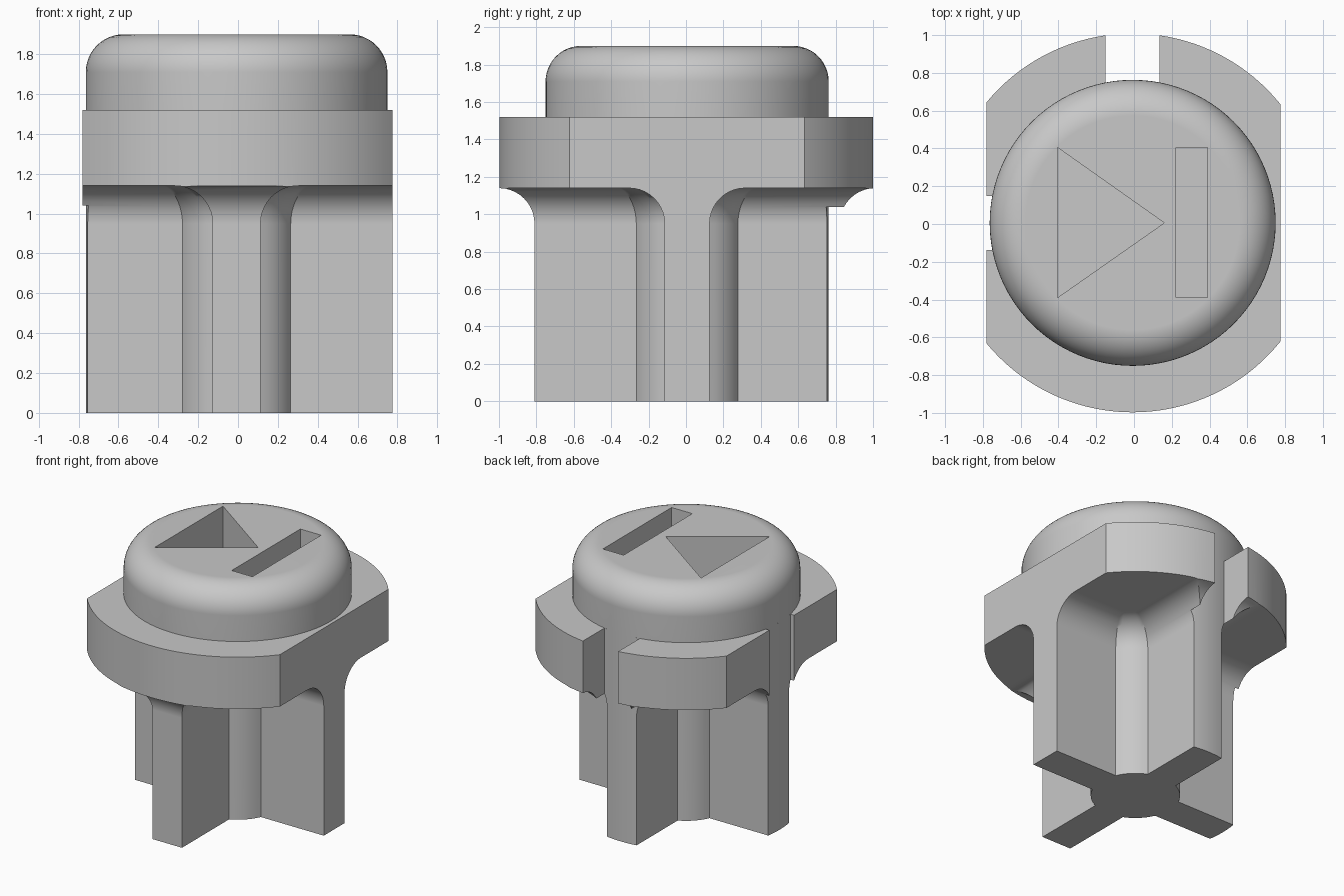
import bpy, bmesh
from math import sin, cos, pi, sqrt, asin

if "Cube" in bpy.data.objects:
    bpy.data.objects.remove(bpy.data.objects["Cube"], do_unlink=True)

CX, CY = -0.007, 0.006                   # axis of the round parts
FLANGE_R, CAP_R, FILLET = 1.003, 0.757, 0.19
FLANGE_Z, RIM_Z, TOP_Z = 1.14, 1.52, 1.9
ARM_HALF, HUB_R = 0.12, 0.297

grey = bpy.data.materials.new("light_grey")
grey.use_nodes = True
colour = (0.58, 0.58, 0.58, 1)
grey.diffuse_color = colour
grey.node_tree.nodes["Principled BSDF"].inputs["Base Color"].default_value = colour


def loft(name, rings):
    """Closed solid through a stack of (outline, height) rings."""
    bm = bmesh.new()
    rows = [[bm.verts.new((x + CX, y + CY, z)) for x, y in pts] for pts, z in rings]
    n = len(rows[0])
    for a, b in zip(rows, rows[1:]):
        for i in range(n):
            j = (i + 1) % n
            bm.faces.new((a[i], a[j], b[j], b[i]))
    bm.faces.new(rows[0][::-1])
    bm.faces.new(rows[-1])
    bmesh.ops.recalc_face_normals(bm, faces=bm.faces)
    mesh = bpy.data.meshes.new(name)
    bm.to_mesh(mesh)
    bm.free()
    mesh.materials.append(grey)
    obj = bpy.data.objects.new(name, mesh)
    bpy.context.collection.objects.link(obj)
    return obj


def prism(name, outline, z0, z1):
    return loft(name, [(outline, z0), (outline, z1)])


def box(name, x0, x1, y0, y1, z0, z1):
    return prism(name, [(x0, y0), (x1, y0), (x1, y1), (x0, y1)], z0, z1)


def circle(r, n=96):
    return [(r * cos(2 * pi * i / n), r * sin(2 * pi * i / n)) for i in range(n)]


def activate(obj):
    bpy.ops.object.select_all(action='DESELECT')
    obj.select_set(True)
    bpy.context.view_layer.objects.active = obj


def combine(target, tool, operation):
    activate(target)
    mod = target.modifiers.new("combine", 'BOOLEAN')
    mod.operation, mod.object, mod.solver = operation, tool, 'EXACT'
    bpy.ops.object.modifier_apply(modifier=mod.name)
    bpy.data.objects.remove(tool, do_unlink=True)


def finish(obj):
    activate(obj)
    bpy.ops.object.shade_smooth_by_angle(angle=pi / 6)
    mod = obj.modifiers.new("weighted_normals", 'WEIGHTED_NORMAL')
    mod.keep_sharp = True


def cross(d):
    """Four-armed outline with a round hub, grown outwards by d."""
    h, r = ARM_HALF + d, HUB_R + d
    root, a0 = sqrt(r * r - h * h), asin(h / r)
    pts = []
    for k, tip in enumerate((1.1, 0.816 + d, 1.1, 0.816 + d)):
        arm = [(root, -h), (tip, -h), (tip, h), (root, h)]
        for i in range(1, 6):            # hub arc to the next arm
            a = a0 + (pi / 2 - 2 * a0) * i / 6
            arm.append((r * cos(a), r * sin(a)))
        c, s = ((1, 0), (0, 1), (-1, 0), (0, -1))[k]
        pts += [(x * c - y * s, x * s + y * c) for x, y in arm]
    return pts


# Cross-shaped stem flaring into the flange
rings = [(cross(0), 0)]
for i in range(11):
    a = pi / 2 * i / 10
    rings.append((cross(FILLET * (1 - cos(a))), FLANGE_Z - FILLET * (1 - sin(a))))
rings.append((cross(FILLET), FLANGE_Z + 0.1))
body = loft("flanged_stem", rings)

# Flange slab, then trim everything to a disc with two flat sides
combine(body, box("slab", -1.3, 1.3, -1.3, 1.3, FLANGE_Z, RIM_Z), 'UNION')
trim = prism("trim", circle(FLANGE_R, 128), -0.5, 2.5)
combine(trim, box("flats", -0.773, 0.782, -1.5, 1.5, -1, 3), 'INTERSECT')
combine(body, trim, 'INTERSECT')

# Key slots at the back and one side, reaching in to the cap radius
half = 0.143
sweep = [asin(half / CAP_R) * (i / 4 - 1) for i in range(9)]
for name, turn in (("back_slot", pi / 2), ("side_slot", pi)):
    c, s = cos(turn), sin(turn)
    outline = [(CAP_R * cos(a), CAP_R * sin(a)) for a in sweep]
    outline += [(1.4, half), (1.4, -half)]
    outline = [(x * c - y * s, x * s + y * c) for x, y in outline]
    combine(body, prism(name, outline, -1, 3), 'DIFFERENCE')
finish(body)

# Round cap with a rolled top edge
rings = [(circle(CAP_R), RIM_Z)]
for i in range(13):
    a = pi / 2 * i / 12
    rings.append((circle(CAP_R - FILLET * (1 - cos(a))), TOP_Z - FILLET * (1 - sin(a))))
cap = loft("button_cap", rings)

# Sunken triangle and bar
triangle = [(-0.398, -0.396), (0.167, 0), (-0.398, 0.399)]
combine(cap, prism("triangle_pocket", triangle, 1.4, 2.1), 'DIFFERENCE')
combine(cap, box("bar_pocket", 0.229, 0.397, -0.396, 0.399, 1.4, 2.1), 'DIFFERENCE')
finish(cap)
